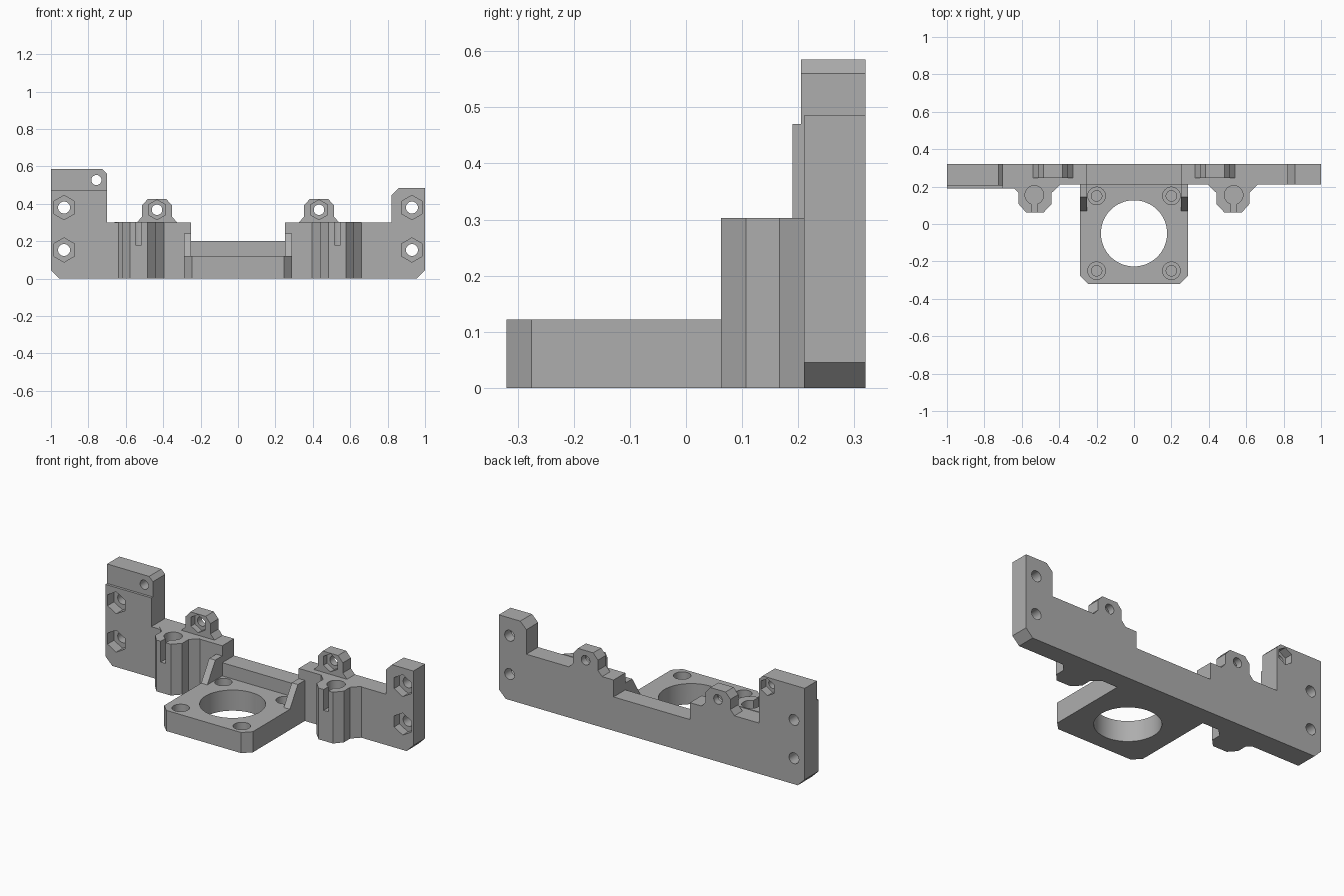
import bpy, bmesh, math
from mathutils import Matrix, Vector

if "Cube" in bpy.data.objects:
    bpy.data.objects.remove(bpy.data.objects["Cube"], do_unlink=True)

GREY = (0.42, 0.42, 0.42, 1)
mat = bpy.data.materials.new("plain grey")
mat.use_nodes = True
mat.diffuse_color = GREY
mat.node_tree.nodes["Principled BSDF"].inputs["Base Color"].default_value = GREY


def finish(name, bm):
    bmesh.ops.recalc_face_normals(bm, faces=bm.faces)
    mesh = bpy.data.meshes.new(name)
    bm.to_mesh(mesh)
    bm.free()
    ob = bpy.data.objects.new(name, mesh)
    mesh.materials.append(mat)
    bpy.context.collection.objects.link(ob)
    return ob


def extrude(name, outline, axis, lo, hi):
    """Extrude a 2D outline along the given axis; the outline uses the other two axes in order."""
    def place(p):
        v = list(p)
        v.insert(axis, lo)
        return v
    bm = bmesh.new()
    face = bm.faces.new([bm.verts.new(place(p)) for p in outline])
    new = bmesh.ops.extrude_face_region(bm, geom=[face])["geom"]
    move = Vector((0, 0, 0))
    move[axis] = hi - lo
    bmesh.ops.translate(bm, vec=move, verts=[g for g in new if isinstance(g, bmesh.types.BMVert)])
    return finish(name, bm)


def rect(x0, x1, y0, y1):
    return [(x0, y0), (x1, y0), (x1, y1), (x0, y1)]


def rod(a, b, radius, sides=40):
    """Cutter cylinder between two points, along y or z."""
    a, b = Vector(a), Vector(b)
    turn = Matrix.Rotation(math.pi / 2, 4, 'X') if abs(b.y - a.y) > 0.001 else Matrix()
    bm = bmesh.new()
    bmesh.ops.create_cone(bm, cap_ends=True, segments=sides, radius1=radius, radius2=radius,
                          depth=(b - a).length, matrix=Matrix.Translation((a + b) / 2) @ turn)
    ob = finish("cutter", bm)
    ob.hide_render = True
    return ob


def cut(targets, cutter):
    cutter.hide_render = True
    for ob in targets:
        mod = ob.modifiers.new("cut", 'BOOLEAN')
        mod.operation, mod.solver, mod.object = 'DIFFERENCE', 'EXACT', cutter
        bpy.context.view_layer.objects.active = ob
        bpy.ops.object.modifier_apply(modifier=mod.name)
    bpy.data.objects.remove(cutter, do_unlink=True)


BACK, FRONT = 0.32, 0.21

# Back plate with a raised block at each end and a low middle
back_plate = extrude("back_plate", [
    (-1, .045), (-.955, 0), (.955, 0), (1, .045), (1, .485), (.86, .485), (.82, .445),
    (.82, .3), (.25, .3), (.25, .2), (-.25, .2), (-.25, .3), (-.7, .3), (-.7, .56),
    (-.725, .585), (-1, .585)], 1, FRONT, BACK)

# Thicker front layer on the right-hand end
front_pad = extrude("front_pad", [
    (-1, .045), (-.955, 0), (-.63, 0), (-.63, .3), (-.7, .3), (-.7, .47), (-1, .47)],
    1, .19, FRONT)
upper_pad = extrude("upper_pad", [
    (-1, .47), (-.7, .47), (-.7, .56), (-.725, .585), (-1, .585)], 1, .205, FRONT)

# Motor plate with chamfered front corners, a large bore and screw recesses
motor_plate = extrude("motor_plate", [
    (-.29, FRONT), (-.29, -.275), (-.245, -.32), (.245, -.32), (.29, -.275), (.29, FRONT)],
    2, 0, .122)
cut([motor_plate], rod((0, -.05, -.1), (0, -.05, .3), .177, 64))
for x in (-.2, .2):
    for y in (.15, -.25):
        cut([motor_plate], rod((x, y, .06), (x, y, .2), .047))
        cut([motor_plate], rod((x, y, .015), (x, y, .2), .028))

parts = [back_plate, front_pad, upper_pad, motor_plate]

# Mirrored pairs: rod clamps, nut tabs and gussets
for s, side in ((-1, "right"), (1, "left")):
    clamp = extrude(side + "_rod_clamp", [(s * x, y) for x, y in (
        (.395, FRONT), (.44, .167), (.44, .107), (.483, .062), (.577, .062), (.617, .107),
        (.617, .167), (.66, FRONT))], 2, 0, .303)
    cx = s * .533
    cut([clamp], rod((cx, .155, .18), (cx, .155, .4), .05))
    cut([clamp], extrude("slot_cutter", rect(cx - .016, cx + .016, 0, .15), 2, .18, .4))

    tab = extrude(side + "_nut_tab", [(s * x, z) for x, z in (
        (.325, .3), (.352, .33), (.352, .39), (.383, .425), (.483, .425), (.514, .39),
        (.514, .33), (.541, .3))], 1, .245, BACK)
    hx = s * .433
    cut([tab], rod((hx, .2, .368), (hx, .4, .368), .028))
    cut([tab], rod((hx, .2, .368), (hx, .28, .368), .053, 6))

    gusset = extrude(side + "_gusset", [(.07, .122), (.145, .24), (FRONT, .24), (FRONT, .122)],
                     0, s * .25, s * .29)
    parts += [clamp, tab, gusset]

    # Bolt holes with hexagonal nut pockets at the plate ends
    pocket_end = .26 if s > 0 else .25
    for z in (.153, .38):
        x = s * .93
        cut([back_plate, front_pad], rod((x, .1, z), (x, .4, z), .032))
        cut([back_plate, front_pad], rod((x, .1, z), (x, pocket_end, z), .065, 6))

# Extra hole in the tall end, with its nut pocket at the back
cut([back_plate, upper_pad], rod((-.757, .1, .527), (-.757, .4, .527), .027))
cut([back_plate], rod((-.757, .27, .527), (-.757, .4, .527), .05, 6))

# Smooth the bores while keeping the machined edges crisp
bpy.ops.object.select_all(action='DESELECT')
for ob in parts:
    ob.select_set(True)
bpy.context.view_layer.objects.active = back_plate
bpy.ops.object.shade_smooth_by_angle(angle=math.radians(30))
